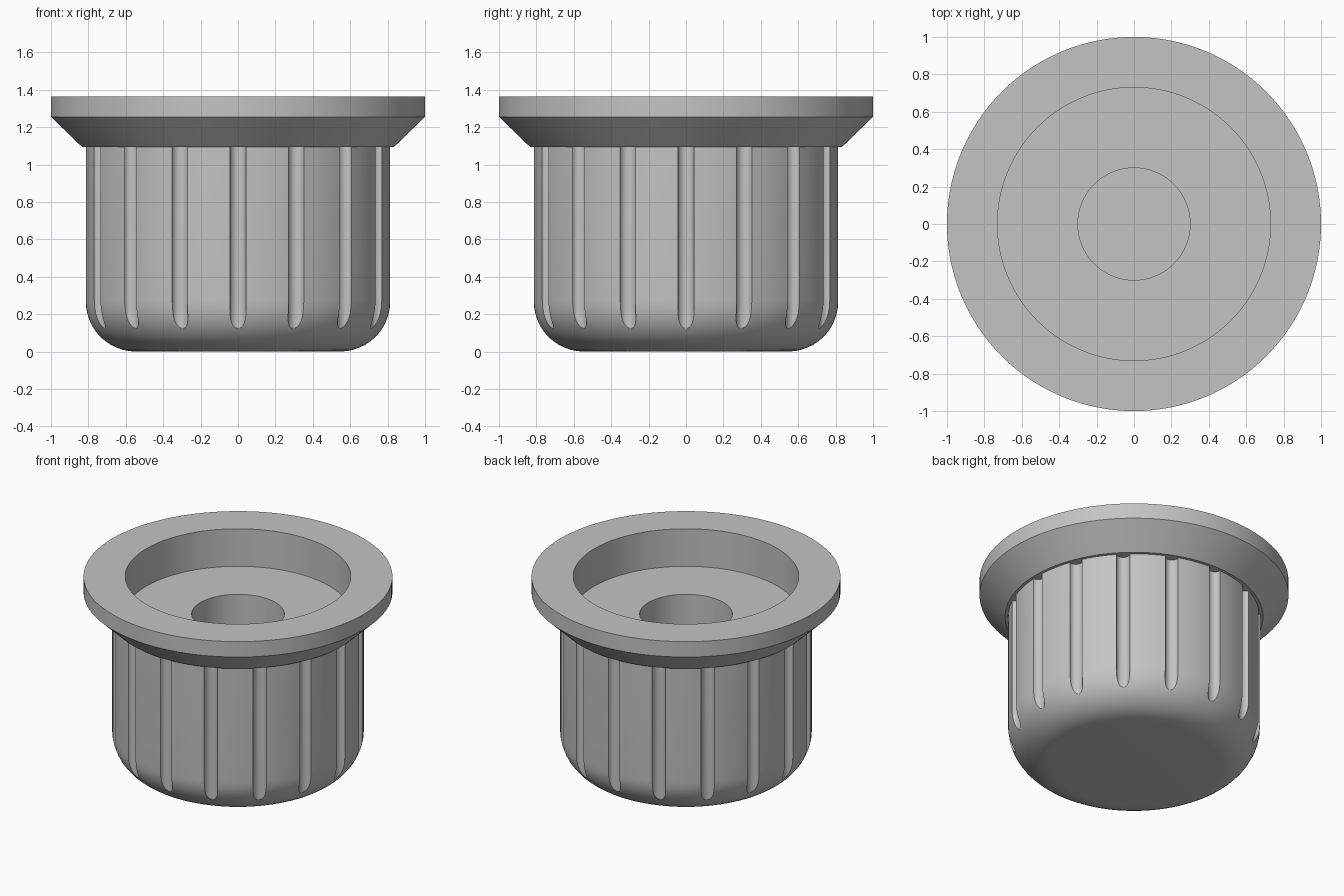
import bpy, bmesh
from math import sin, cos, pi, radians
from mathutils import Matrix

default = bpy.data.objects.get("Cube")
if default:
    bpy.data.objects.remove(default, do_unlink=True)

SEGMENTS = 128
GROOVES = 16
BODY_R, FILLET = 0.815, 0.27
LEDGE_Z, TOP_Z, BORE_Z = 1.095, 1.365, 0.3

grey = bpy.data.materials.new("plain grey")
grey.use_nodes = True
grey.diffuse_color = (0.55, 0.55, 0.55, 1)
grey.node_tree.nodes["Principled BSDF"].inputs["Base Color"].default_value = (0.55, 0.55, 0.55, 1)


def add_object(name, bm):
    bmesh.ops.recalc_face_normals(bm, faces=bm.faces)
    mesh = bpy.data.meshes.new(name)
    bm.to_mesh(mesh)
    bm.free()
    mesh.materials.append(grey)
    obj = bpy.data.objects.new(name, mesh)
    bpy.context.collection.objects.link(obj)
    return obj


def revolve(name, profile):
    """Closed solid from (radius, height) points, capped at both ends."""
    bm = bmesh.new()
    rings = [[bm.verts.new((r * cos(2 * pi * i / SEGMENTS), r * sin(2 * pi * i / SEGMENTS), z))
              for i in range(SEGMENTS)] for r, z in profile]
    for low, high in zip(rings, rings[1:]):
        for i in range(SEGMENTS):
            j = (i + 1) % SEGMENTS
            bm.faces.new((low[i], low[j], high[j], high[i]))
    bm.faces.new(rings[0])
    bm.faces.new(rings[-1])
    return add_object(name, bm)


# Cup body: rounded foot, straight wall, flared rim, recess and blind bore
foot = [(BODY_R - FILLET + FILLET * sin(a), FILLET - FILLET * cos(a))
        for a in (pi / 2 * k / 12 for k in range(13))]
rim = [(BODY_R, LEDGE_Z), (0.835, LEDGE_Z), (1, 1.255), (1, TOP_Z)]
inside = [(0.73, TOP_Z), (0.73, LEDGE_Z + 0.002), (0.3, LEDGE_Z + 0.002), (0.3, BORE_Z)]
body = revolve("grooved_plug_body", foot + rim + inside)

# Vertical round grooves that run out through the rounded foot
bm = bmesh.new()
bottom = -0.1
for k in range(GROOVES):
    place = (Matrix.Rotation(2 * pi * k / GROOVES, 4, 'Z')
             @ Matrix.Translation((BODY_R, 0, (LEDGE_Z + bottom) / 2)))
    bmesh.ops.create_cone(bm, cap_ends=True, segments=24, radius1=0.044, radius2=0.044,
                          depth=LEDGE_Z - bottom, matrix=place)
cutter = add_object("groove_cutter", bm)
cutter.hide_render = True

cut = body.modifiers.new("grooves", 'BOOLEAN')
cut.operation = 'DIFFERENCE'
cut.solver = 'EXACT'
cut.object = cutter

bpy.ops.object.select_all(action='DESELECT')
body.select_set(True)
bpy.context.view_layer.objects.active = body
bpy.ops.object.modifier_apply(modifier=cut.name)
bpy.data.objects.remove(cutter, do_unlink=True)
bpy.ops.object.shade_smooth_by_angle(angle=radians(30))
